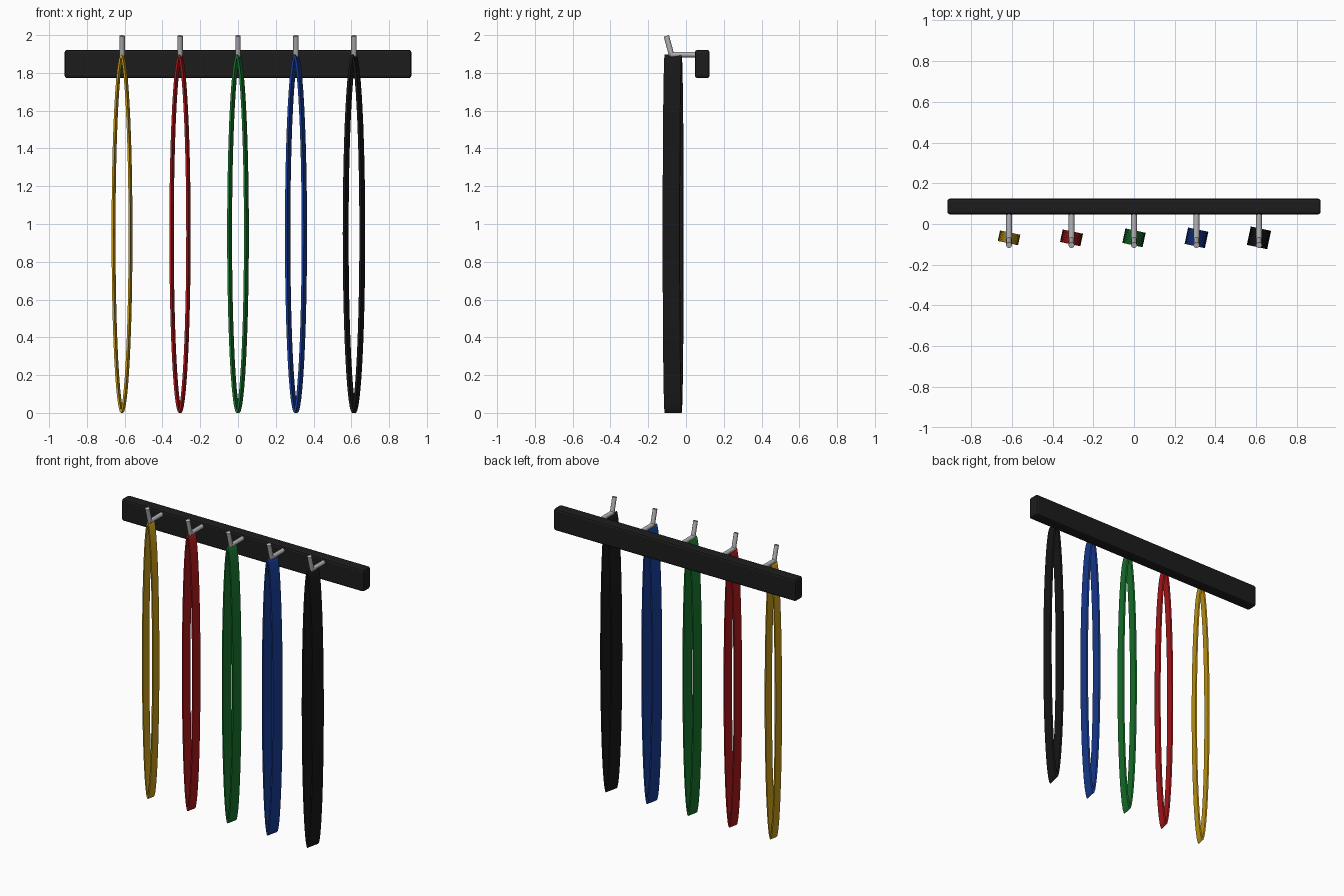
import bpy, bmesh, math
from mathutils import Vector

if "Cube" in bpy.data.objects:
    bpy.data.objects.remove(bpy.data.objects["Cube"], do_unlink=True)


def material(name, colour):
    m = bpy.data.materials.new(name)
    m.use_nodes = True
    m.diffuse_color = (*colour, 1)
    m.node_tree.nodes["Principled BSDF"].inputs["Base Color"].default_value = (*colour, 1)
    return m


def make_object(name, bm, mat, smooth=True):
    bmesh.ops.recalc_face_normals(bm, faces=bm.faces)
    mesh = bpy.data.meshes.new(name)
    bm.to_mesh(mesh)
    bm.free()
    mesh.materials.append(mat)
    obj = bpy.data.objects.new(name, mesh)
    bpy.context.collection.objects.link(obj)
    if smooth:
        bpy.ops.object.select_all(action="DESELECT")
        obj.select_set(True)
        bpy.context.view_layer.objects.active = obj
        bpy.ops.object.shade_smooth_by_angle(angle=math.radians(35))
    return obj


def rod(name, start, end, radius, mat):
    start, end = Vector(start), Vector(end)
    axis = end - start
    bm = bmesh.new()
    bmesh.ops.create_cone(bm, cap_ends=True, segments=12, radius1=radius,
                          radius2=radius, depth=axis.length)
    obj = make_object(name, bm, mat)
    obj.location = (start + end) / 2
    obj.rotation_euler = axis.to_track_quat("Z", "Y").to_euler()
    return obj


def loop_band(name, x, depth, thick, mat):
    """Tall elliptical band of rectangular section, turned a little about z."""
    half_w, half_h, steps = 0.051, 0.949, 48
    bm = bmesh.new()
    rings = []
    for i in range(steps):
        a = math.tau * i / steps
        c, s = math.cos(a), math.sin(a)
        normal = Vector((c * half_h, 0, s * half_w)).normalized()
        outer = Vector((c * half_w, 0, s * half_h))
        inner = outer - normal * thick
        inner.x = max(inner.x * c, 0) / c if abs(c) > 0.01 else 0
        rings.append([bm.verts.new(p + Vector((0, y, 0))) for p, y in (
            (outer, -depth / 2), (outer, depth / 2), (inner, depth / 2), (inner, -depth / 2))])
    for i, ring in enumerate(rings):
        after = rings[(i + 1) % steps]
        for j in range(4):
            k = (j + 1) % 4
            bm.faces.new((ring[j], ring[k], after[k], after[j]))
    obj = make_object(name, bm, mat)
    obj.location = (x, -0.068, half_h)
    obj.rotation_euler.z = math.radians(-12)
    return obj


# Wall bar with softened edges
bar_black = material("bar black", (0.012, 0.012, 0.012))
bm = bmesh.new()
bmesh.ops.create_cube(bm, size=1)
bmesh.ops.scale(bm, vec=(1.835, 0.077, 0.15), verts=bm.verts)
bar = make_object("wall_bar", bm, bar_black, smooth=False)
bar.location = (0, 0.086, 1.847)
bevel = bar.modifiers.new("soft edges", "BEVEL")
bevel.width = 0.013
bevel.segments = 2

# Hooks and hanging bands, growing deeper from one end to the other
steel = material("steel", (0.46, 0.46, 0.47))
bands = [
    ("yellow", (0.57, 0.33, 0.009)),
    ("red", (0.42, 0.009, 0.011)),
    ("green", (0.009, 0.18, 0.027)),
    ("blue", (0.009, 0.046, 0.31)),
    ("black", (0.009, 0.009, 0.009)),
]
for i, (colour_name, colour) in enumerate(bands):
    x = (i - 2) * 0.307
    rod(f"hook_arm_{i + 1}", (x, 0.06, 1.897), (x, -0.085, 1.897), 0.0145, steel)
    rod(f"hook_tip_{i + 1}", (x, -0.076, 1.892), (x, -0.104, 1.996), 0.0145, steel)
    loop_band(f"{colour_name}_band", x, 0.053 + 0.0098 * i, 0.01 + 0.0005 * i,
              material(f"{colour_name} rubber", colour))
